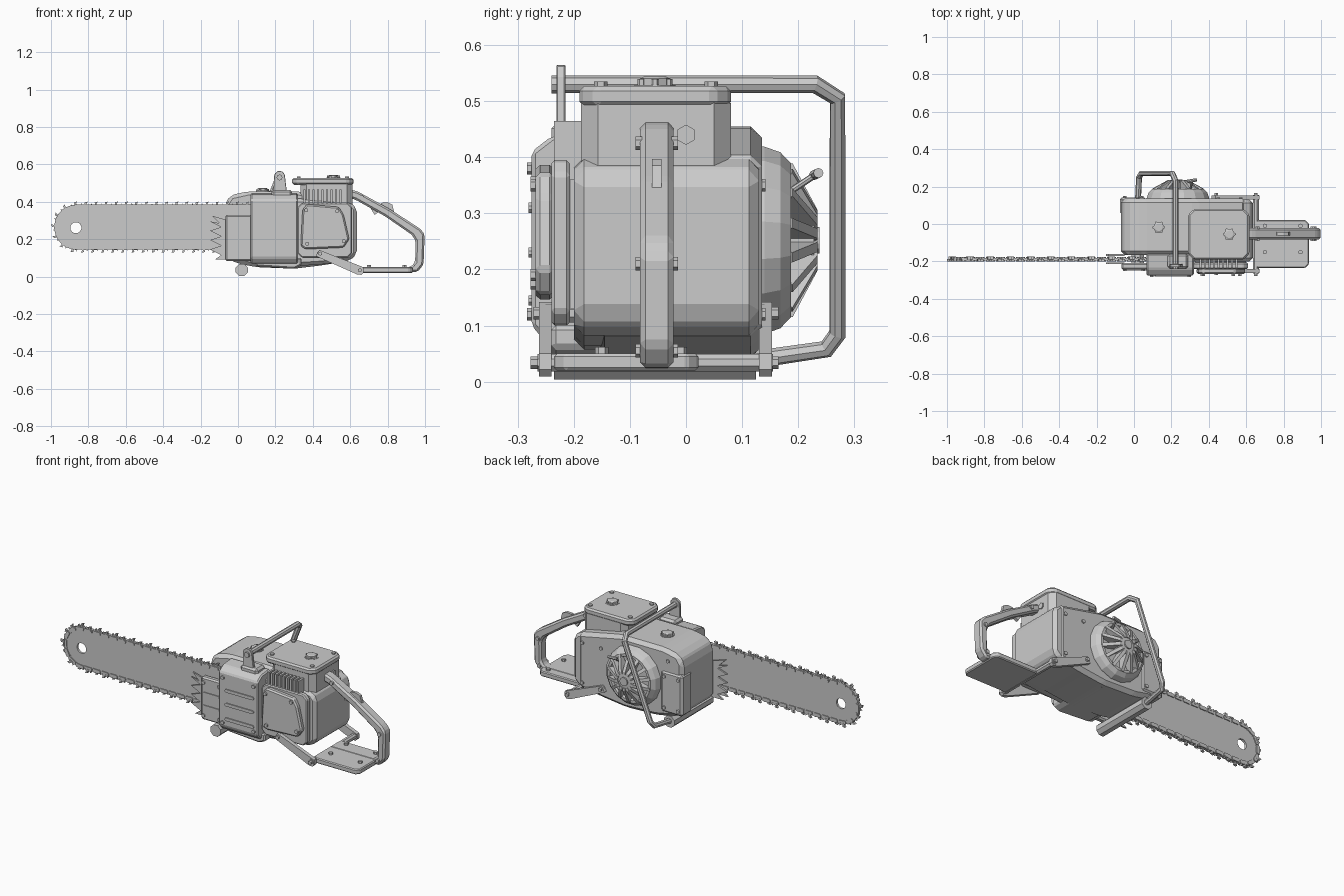
import bpy, bmesh
from math import sin, cos, pi

if "Cube" in bpy.data.objects:
    bpy.data.objects.remove(bpy.data.objects["Cube"])

MAP = {'x': lambda u, v, t: (t, u, v),      # profile (y, z) along x
       'y': lambda u, v, t: (u, t, v),      # profile (x, z) along y
       'z': lambda u, v, t: (u, v, t)}      # profile (x, y) along z


def prism(pts, axis, a, b):
    n = len(pts)
    verts = [MAP[axis](u, v, t) for t in (a, b) for u, v in pts]
    faces = [tuple(range(n)), tuple(range(2 * n - 1, n - 1, -1))]
    faces += [(i, (i + 1) % n, n + (i + 1) % n, n + i) for i in range(n)]
    return verts, faces


def box(x0, x1, y0, y1, z0, z1):
    return prism([(x0, y0), (x1, y0), (x1, y1), (x0, y1)], 'z', z0, z1)


def cham(u0, u1, v0, v1, c):
    """Rectangle outline with cut corners."""
    return [(u0 + c, v0), (u1 - c, v0), (u1, v0 + c), (u1, v1 - c),
            (u1 - c, v1), (u0 + c, v1), (u0, v1 - c), (u0, v0 + c)]


def lathe(c, axis, prof, n):
    """Rings of (radius, position) around the axis through c."""
    verts = [MAP[axis](c[0] + r * cos(2 * pi * (i + .5) / n), c[1] + r * sin(2 * pi * (i + .5) / n), t)
             for r, t in prof for i in range(n)]
    faces = [tuple(range(n)), tuple(range(len(verts) - n, len(verts)))]
    for k in range(len(prof) - 1):
        faces += [(k * n + i, k * n + (i + 1) % n, k * n + n + (i + 1) % n, k * n + n + i) for i in range(n)]
    return verts, faces


def cyl(c, axis, r, a, b, n=8):
    return lathe(c, axis, [(r, a), (r, b)], n)


def make(name, *parts, bevel=0):
    bm = bmesh.new()
    for verts, faces in parts:
        vs = [bm.verts.new(v) for v in verts]
        for f in faces:
            bm.faces.new([vs[i] for i in f])
    bmesh.ops.recalc_face_normals(bm, faces=bm.faces)
    if bevel:
        bmesh.ops.bevel(bm, geom=list(bm.edges), offset=bevel, segments=1, affect='EDGES', clamp_overlap=True)
    me = bpy.data.meshes.new(name)
    bm.to_mesh(me)
    bm.free()
    ob = bpy.data.objects.new(name, me)
    bpy.context.collection.objects.link(ob)
    return ob


def tube(name, path, r):
    cu = bpy.data.curves.new(name, 'CURVE')
    cu.dimensions = '3D'
    cu.bevel_depth, cu.bevel_resolution, cu.use_fill_caps = r, 2, True
    sp = cu.splines.new('POLY')
    sp.points.add(len(path) - 1)
    for p, co in zip(sp.points, path):
        p.co = (*co, 1)
    sp.use_smooth = False
    ob = bpy.data.objects.new(name, cu)
    bpy.context.collection.objects.link(ob)
    bpy.context.view_layer.objects.active = ob
    ob.select_set(True)
    bpy.ops.object.convert(target='MESH')
    ob.select_set(False)


# Engine housing: front crankcase and rear tank block
make("engine_body", prism([(-.07, .1), (0, .07), (.1, .05), (.3, .042), (.45, .06), (.6, .085), (.6, .40),
                           (.33, .455), (.05, .455), (-.04, .435), (-.07, .39)], 'y', -.165, .135), bevel=.02)
make("rear_body", prism([(.29, .055), (.45, .065), (.6, .085), (.635, .12), (.635, .365), (.605, .395), (.29, .42)],
                        'y', -.2, .13), bevel=.018)
make("belly_pan", prism([(.08, .1), (.1, .055), (.3, .042), (.34, .06), (.34, .1)], 'y', -.24, .1), bevel=.008)
make("front_box", box(-.075, .065, .05, .143, .09, .33), bevel=.012)

# Air filter box with lid and cooling fins
make("filter_box", prism(cham(.335, .612, -.187, .08, .03), 'z', .37, .497))
make("filter_lid", prism(cham(.29, .617, -.19, .08, .03), 'z', .49, .527), bevel=.009)
make("cooling_fins", *[box(x, x + .012, -.235, -.17, .36, .465) for x in [.35 + .024 * i for i in range(9)]])

# Screw caps
for name, x, y, z in (("fuel_cap", .51, -.055, .522), ("oil_cap", .132, -.018, .452)):
    knob = [lathe((x, y), 'z', [(.038, z), (.038, z + .007), (.028, z + .007), (.028, z + .018), (.02, z + .022)], 12)]
    knob += [cyl((x + .028 * cos(i * pi / 3), y + .028 * sin(i * pi / 3)), 'z', .007, z, z + .017, 6) for i in range(6)]
    make(name, *knob)

# Clutch cover, chain cover, exhaust cover
make("clutch_cover", prism([(-.275, .1), (-.25, .07), (-.16, .07), (-.16, .445), (-.24, .437), (-.275, .41)],
                           'x', .067, .32), bevel=.007)
make("clutch_ribs", *[prism(cham(.11, .295, z - .009, z + .009, .006), 'y', -.281, -.27) for z in (.145, .23, .31)])
make("chain_cover", box(-.068, .08, -.243, -.208, .083, .33), bevel=.008)
make("chain_cover_ribs", *[box(-.05, .067, -.248, -.24, z - .006, z + .006) for z in (.165, .24)])
make("exhaust_plate", prism(cham(.318, .61, .1, .395, .025), 'y', -.24, -.207), bevel=.006)
make("exhaust_cover", prism([(.335, .165), (.36, .146), (.565, .155), (.595, .2), (.565, .33), (.54, .372),
                             (.37, .387), (.345, .36)], 'y', -.268, -.235), bevel=.008)
make("exhaust_spacers", box(.33, .6, -.21, -.195, .13, .36))

# Guide bar with tip hole
CX, CZ, R, L = -.862, .264, .112, .93
arc = [(CX - R * cos(a), CZ + R * sin(a)) for a in [-pi / 2 + pi * i / 16 for i in range(17)]]
bar = make("guide_bar", prism(arc + [(.07, CZ + R), (.07, CZ - R)], 'y', -.194, -.181))
cut = make("hole_cutter", cyl((CX - .005, CZ - .003), 'y', .03, -.3, -.1, 12))
cut.hide_render = True
mod = bar.modifiers.new("hole", 'BOOLEAN')
mod.operation, mod.object, mod.solver = 'DIFFERENCE', cut, 'EXACT'
bpy.context.view_layer.objects.active = bar
bpy.ops.object.modifier_apply(modifier="hole")
bpy.data.objects.remove(cut)


# Saw chain: side links and hooked cutters following the bar edge
def on_bar(profile, s):
    a = min(max((s - L) / R, 0), pi)
    run = CX + (L - s if s < L else max(s - L - pi * R, 0))
    px, pz = run - R * sin(a), CZ - R * cos(a)
    return [(px - u * cos(a) - v * sin(a), pz + u * sin(a) - v * cos(a)) for u, v in profile]


LINK = cham(-.024, .024, -.013, .008, .006)
HOOK = [(-.018, 0), (.02, 0), (.012, .012), (.018, .025), (.002, .021), (.003, .009), (-.012, .009), (-.016, .017)]
count = 41
step = (2 * L + pi * R) / count
links, cutters = [], []
for i in range(count):
    s = (i + .5) * step
    side = .006 if i % 2 else -.006
    cutters.append(prism(on_bar(HOOK, s), 'y', -.1945 + side, -.1805 + side))
    links.append(prism(on_bar(LINK, s), 'y', -.1995, -.1945))
    links.append(prism(on_bar(LINK, s), 'y', -.1805, -.1755))
    links.append(prism(on_bar(LINK, s + step / 2), 'y', -.1945, -.1805))
make("chain_links", *links)
make("chain_cutters", *cutters)

# Bumper spikes
spike = [(-.05, .09), (-.125, .09)]
for i in range(4):
    z = .115 + .05 * i
    spike += [(-.09, z), (-.15, z + .03)]
spike += [(-.1, .285), (-.14, .325), (-.05, .3)]
make("bumper_spikes", prism(spike, 'y', -.215, -.206), prism(spike, 'y', -.17, -.16))

# Recoil starter: stepped housing, spokes, hub and pull grip
SX, SZ = .235, .252
make("starter_housing", lathe((SX, SZ), 'y', [(.172, .1), (.17, .14), (.16, .168), (.14, .187), (.125, .187),
                                              (.12, .175)], 16))
spokes = []
for i in range(14):
    a = 2 * pi * (i + .5) / 14
    c, s = cos(a), sin(a)
    w = .009
    ring = [(.04, .175), (.137, .175), (.137, .19), (.055, .234), (.04, .234)]
    n = len(ring)
    vs = [(SX + r * c - k * w * s, y, SZ + r * s + k * w * c) for k in (-1, 1) for r, y in ring]
    spokes.append((vs, prism(ring, 'y', 0, 1)[1]))
make("starter_spokes", *spokes)
make("starter_hub", lathe((SX, SZ), 'y', [(.055, .17), (.055, .228), (.024, .231), (.024, .238)], 14))
tube("pull_cord", [(.3, .18, .335), (.31, .225, .365)], .006)
tube("pull_grip", [(.285, .228, .368), (.335, .236, .372)], .009)

# Front wrap handle, its foot bar and mounting lug
tube("front_handle", [(.222, -.24, .53), (.222, .23, .53), (.205, .27, .505), (.04, .27, .085),
                      (.027, .25, .058), (.02, .1, .036)], .016)
make("handle_foot", cyl((.02, .036), 'y', .035, -.235, .125))
make("handle_lug", prism([(.19, .42), (.265, .42), (.25, .545), (.238, .562), (.215, .565), (.196, .55), (.192, .53)],
                         'y', -.231, -.215), bevel=.002)
make("lug_base", box(.18, .29, -.24, -.16, .39, .463), bevel=.012)

# Rear handle loop, throttle lock and base plate
make("rear_handle", prism([(.6, .465), (.64, .455), (.81, .362), (.975, .255), (.998, .225), (.992, .065), (.96, .025),
                           (.64, .022), (.64, .052), (.925, .052), (.947, .078), (.95, .19), (.93, .223),
                           (.785, .323), (.63, .41), (.6, .42)], 'y', -.082, -.022), bevel=.01)
make("throttle_lock", prism([(.755, .375), (.765, .394), (.8, .397), (.825, .385), (.835, .345), (.77, .345)],
                            'y', -.061, -.044))
make("throttle_trigger", prism([(.7, .38), (.76, .35), (.73, .33)], 'y', -.061, -.044))
make("base_plate", prism(cham(.64, .935, -.235, .022, .02), 'z', .02, .05), bevel=.005)

# Rear struts with cross rod
strut = [(.415, .11), (.435, .142), (.67, .05), (.672, .022), (.66, .009), (.635, .012)]
make("side_struts", prism(strut, 'y', -.262, -.24), prism(strut, 'y', .13, .153))
make("strut_mounts", cyl((.44, .122), 'y', .018, -.25, .14))
make("strut_rod", cyl((.652, .034), 'y', .017, -.265, .155))

# Bolts on every face
bolts = []
for y0, y1, spots in (
        (-.25, -.238, [(-.05, .11), (-.05, .3), (.05, .11), (.05, .3)]),
        (-.283, -.268, [(.095, .12), (.295, .12), (.095, .38), (.295, .38)]),
        (-.277, -.262, [(.37, .175), (.365, .355), (.53, .35), (.565, .19), (.652, .034)]),
        (-.272, -.26, [(.44, .122)]),
        (.15, .165, [(.44, .122), (.652, .034)]),
        (.14, .15, [(-.05, .12), (.04, .12), (-.05, .3), (.04, .3)]),
        (.128, .142, [(.57, .35), (.57, .12), (.45, .35), (.02, .39)])):
    bolts += [cyl(p, 'y', .011, y0, y1, 6) for p in spots]
bolts += [cyl((x, y), 'z', .012, .52, .535, 6) for x in (.325, .582) for y in (-.152, .045)]
bolts += [cyl((x, y), 'z', .012, .045, .062, 6) for x, y in ((.7, -.15), (.89, -.15), (.89, -.01), (.7, -.01))]
bolts += [cyl((x, z), 'y', .012, -.09, -.014, 6) for x, z in ((.66, .425), (.965, .21), (.955, .055))]
bolts.append(cyl((0, .44), 'x', .018, .6, .618, 6))
make("bolts", *bolts)
